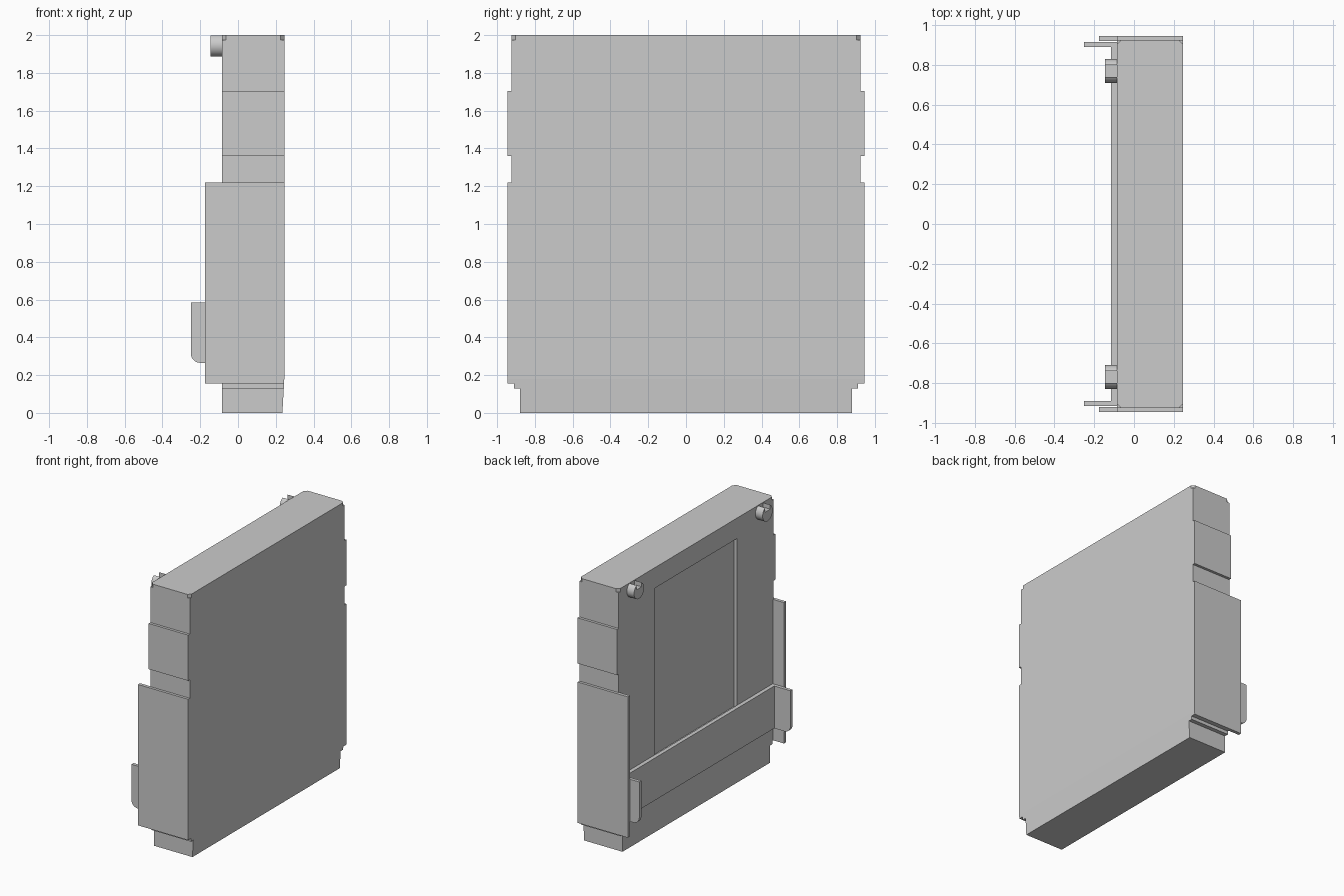
import bpy
import bmesh
import math
from mathutils import Matrix, Vector

old = bpy.data.objects.get("Cube")
if old:
    bpy.data.objects.remove(old, do_unlink=True)

grey = bpy.data.materials.new("light grey")
grey.use_nodes = True
COLOUR = (0.6, 0.6, 0.6, 1)
grey.diffuse_color = COLOUR
grey.node_tree.nodes["Principled BSDF"].inputs["Base Color"].default_value = COLOUR

BACK, FRONT = -0.085, 0.245   # wall planes of the case along x


def finish(name, bm):
    bmesh.ops.recalc_face_normals(bm, faces=bm.faces[:])
    mesh = bpy.data.meshes.new(name)
    bm.to_mesh(mesh)
    bm.free()
    mesh.materials.append(grey)
    obj = bpy.data.objects.new(name, mesh)
    bpy.context.collection.objects.link(obj)
    return obj


def box(name, x, y, z, turn=0):
    bm = bmesh.new()
    bmesh.ops.create_cube(bm, size=1)
    size = Matrix.Diagonal((x[1] - x[0], y[1] - y[0], z[1] - z[0], 1))
    spot = Matrix.Translation((sum(x) / 2, sum(y) / 2, sum(z) / 2))
    bmesh.ops.transform(bm, matrix=spot @ Matrix.Rotation(turn, 4, 'Z') @ size, verts=bm.verts[:])
    return finish(name, bm)


def prism(name, points, axis, depth):
    bm = bmesh.new()
    face = bm.faces.new([bm.verts.new(p) for p in points])
    out = bmesh.ops.extrude_face_region(bm, geom=[face])
    moved = [v for v in out["geom"] if isinstance(v, bmesh.types.BMVert)]
    bmesh.ops.translate(bm, vec=Vector(axis) * depth, verts=moved)
    return finish(name, bm)


def select_only(obj):
    bpy.ops.object.select_all(action='DESELECT')
    obj.select_set(True)
    bpy.context.view_layer.objects.active = obj


def cut(obj, cutter):
    cutter.hide_render = True
    mod = obj.modifiers.new("cut", 'BOOLEAN')
    mod.operation = 'DIFFERENCE'
    mod.solver = 'EXACT'
    mod.object = cutter
    select_only(obj)
    bpy.ops.object.modifier_apply(modifier=mod.name)
    bpy.data.objects.remove(cutter, do_unlink=True)


# Case: stepped side outline extruded through its thickness
half = [(0.88, 0), (0.88, 0.13), (0.91, 0.13), (0.91, 0.155), (0.945, 0.155), (0.945, 1.22),
        (0.925, 1.22), (0.925, 1.36), (0.945, 1.36), (0.945, 1.705), (0.925, 1.705), (0.925, 2)]
outline = half + [(-y, z) for y, z in reversed(half)]
case = prism("case", [(BACK, y, z) for y, z in outline], (1, 0, 0), FRONT - BACK)

# Slight taper of the outer wall near the foot
TAPER = 0.18
bm = bmesh.new()
bm.from_mesh(case.data)
bmesh.ops.bisect_plane(bm, geom=bm.verts[:] + bm.edges[:] + bm.faces[:],
                       plane_co=(0, 0, TAPER), plane_no=(0, 0, 1))
for v in bm.verts:
    if v.co.x > 0 and v.co.z < TAPER:
        v.co.x -= 0.01 * (1 - v.co.z / TAPER)
bm.to_mesh(case.data)
bm.free()

# Shallow label recess and clipped top corners
cut(case, box("recess_cutter", (-0.2, BACK + 0.025), (-0.49, 0.49), (0.57, 1.845)))
for x in (BACK, FRONT):
    for y in (-0.925, 0.925):
        cut(case, box("corner_cutter", (x - 0.015, x + 0.015), (y - 0.015, y + 0.015),
                      (1.975, 2.1), math.radians(45)))

# Bracket plate across the back
box("bracket_plate", (-0.115, BACK), (-0.915, 0.915), (0.265, 0.585))

for side, tag in ((1, "rear"), (-1, "front")):
    # Side flange continuing the case's side wall
    box(tag + "_flange", (-0.175, BACK), sorted((0.92 * side, 0.945 * side)), (0.155, 1.22))

    # Bent tab with a rounded lower corner
    r = 0.05
    arc = [(-0.25 + r - r * math.cos(a), 0.265 + r - r * math.sin(a))
           for a in [math.radians(15 * i) for i in range(7)]]
    tab = [(-0.1, 0.585), (-0.25, 0.585)] + arc + [(-0.1, 0.265)]
    prism(tag + "_tab", [(x, 0.89 * side, z) for x, z in tab], (0, side, 0), 0.025)

    # Round slotted knob
    bm = bmesh.new()
    bmesh.ops.create_cone(bm, cap_ends=True, segments=48, radius1=0.06, radius2=0.06, depth=0.06)
    place = Matrix.Translation((-0.115, 0.768 * side, 1.946)) @ Matrix.Rotation(math.pi / 2, 4, 'Y')
    bmesh.ops.transform(bm, matrix=place, verts=bm.verts[:])
    knob = finish(tag + "_knob", bm)
    y = 0.768 * side
    cut(knob, box("slot_cutter", (-0.2, 0), (y - 0.03, y + 0.03), (1.965, 2.1)))
    select_only(knob)
    bpy.ops.object.shade_smooth_by_angle(angle=math.radians(30))
